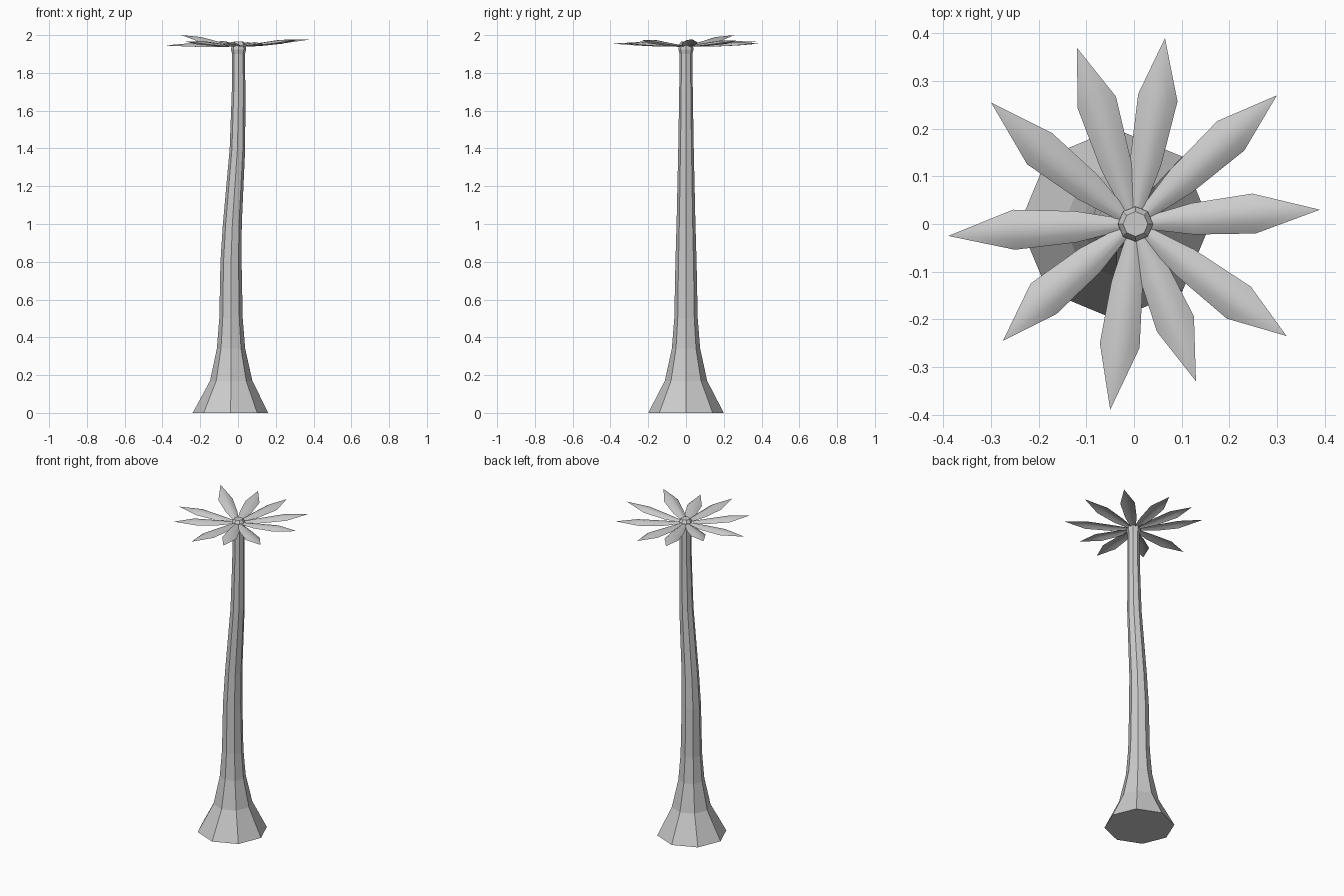
import bpy, bmesh
from math import cos, sin, pi
from mathutils import Vector

if "Cube" in bpy.data.objects:
    bpy.data.objects.remove(bpy.data.objects["Cube"])


def make_object(name, bm):
    bmesh.ops.recalc_face_normals(bm, faces=bm.faces)
    me = bpy.data.meshes.new(name)
    bm.to_mesh(me)
    bm.free()
    ob = bpy.data.objects.new(name, me)
    bpy.context.collection.objects.link(ob)
    return ob


def loft(name, rings, sides=8):
    """Closed tube from (centre x, z, radius) rings."""
    bm = bmesh.new()
    loops = [[bm.verts.new((cx + r * cos(2 * pi * i / sides), r * sin(2 * pi * i / sides), z))
              for i in range(sides)] for cx, z, r in rings]
    for a, b in zip(loops, loops[1:]):
        for i in range(sides):
            j = (i + 1) % sides
            bm.faces.new((a[i], a[j], b[j], b[i]))
    bm.faces.new(loops[0])
    bm.faces.new(loops[-1])
    return make_object(name, bm)


# Flared, gently bent trunk
loft("trunk", [(-0.04, 0, 0.2), (-0.036, 0.17, 0.112), (-0.037, 0.34, 0.075),
               (-0.037, 0.5, 0.062), (-0.037, 0.8, 0.056), (-0.03, 1.0, 0.05),
               (-0.003, 1.4, 0.041), (0.003, 1.7, 0.036), (0.003, 1.9, 0.034)])

# Small bud where the fronds meet
loft("crown_bud", [(0.003, 1.9, 0.034), (0.003, 1.925, 0.04),
                   (0.003, 1.95, 0.036), (0.003, 1.965, 0.026)])


def frond(name, mid, tip, tip_z):
    """Arched leaf, three points across, running base - mid - tip."""
    base = Vector((*mid, 0)).normalized() * 0.03
    base.z = 1.945
    end = Vector((*tip, tip_z))
    centre = Vector((*mid, 1.945 + (tip_z - 1.945) * 0.6 + 0.012))
    quarter = base.lerp(centre, 0.42)
    bm = bmesh.new()
    rows = []
    for p, half, rise in ((base, 0.014, 0.006), (quarter, 0.033, 0.014), (centre, 0.042, 0.018)):
        side = Vector((-mid[1], mid[0], 0)).normalized() * half
        rows.append([bm.verts.new(p + side * s - Vector((0, 0, rise * s * s)))
                     for s in (-1, -0.5, 0, 0.5, 1)])
    for a, b in zip(rows, rows[1:]):
        for i in range(4):
            bm.faces.new((a[i], a[i + 1], b[i + 1], b[i]))
    point = bm.verts.new(end)
    for i in range(4):
        bm.faces.new((rows[-1][i], rows[-1][i + 1], point))
    for f in bm.faces:
        f.smooth = True
    return make_object(name, bm)


# Ten fronds: middle of the blade, tip, tip height
FRONDS = [((0.252, 0.022), (0.39, 0.03), 1.978), ((0.203, 0.185), (0.30, 0.27), 1.97),
          ((0.05, 0.265), (0.065, 0.39), 1.955), ((-0.078, 0.255), (-0.12, 0.37), 1.965),
          ((-0.198, 0.158), (-0.30, 0.255), 2.0), ((-0.252, -0.012), (-0.39, -0.025), 1.945),
          ((-0.19, -0.157), (-0.275, -0.245), 1.965), ((-0.03, -0.255), (-0.05, -0.39), 1.955),
          ((0.087, -0.21), (0.13, -0.33), 1.955), ((0.22, -0.165), (0.32, -0.235), 1.975)]
for n, (mid, tip, z) in enumerate(FRONDS, 1):
    frond(f"frond_{n}", mid, tip, z)
